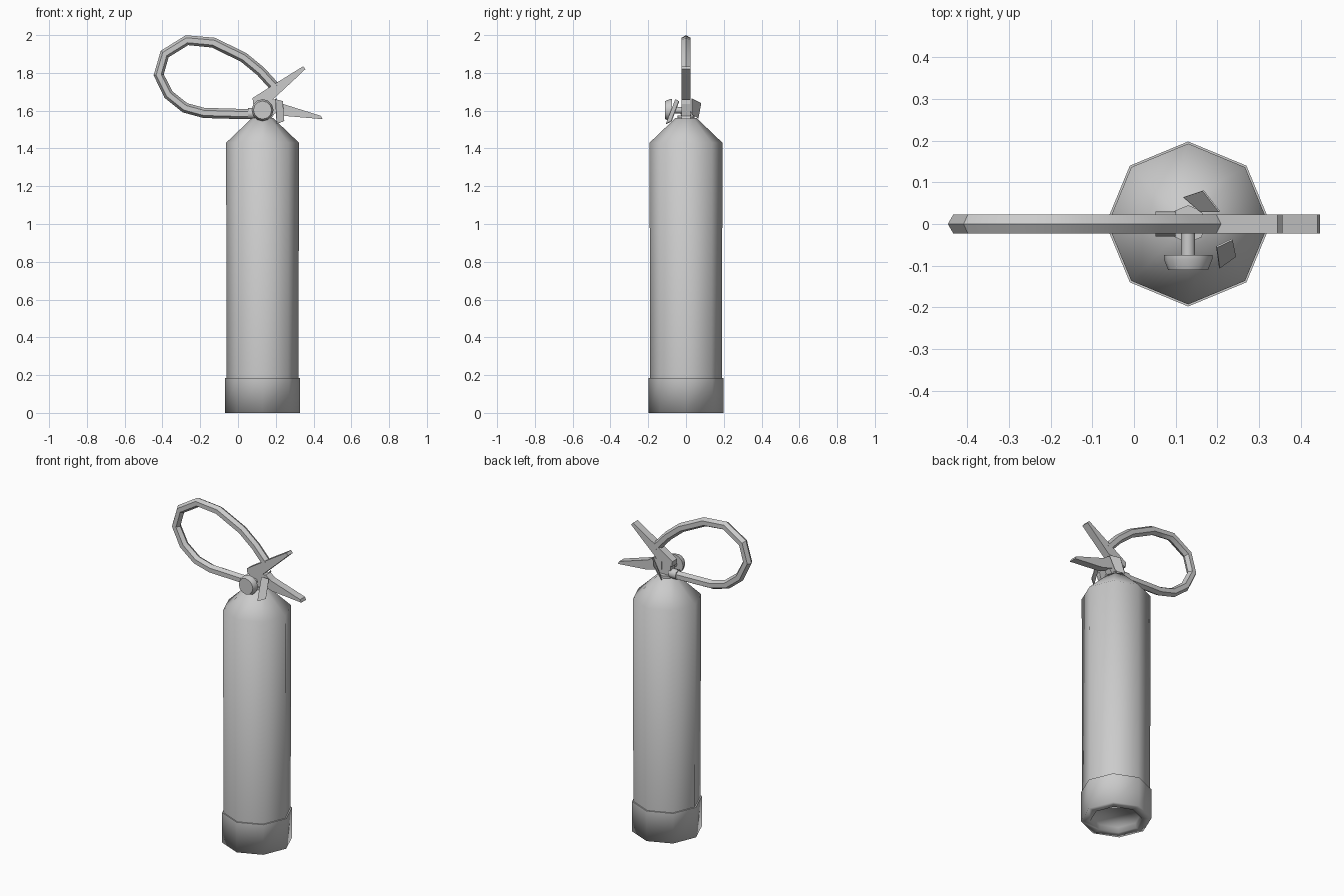
import bpy, bmesh, math
from mathutils import Vector

if "Cube" in bpy.data.objects:
    bpy.data.objects.remove(bpy.data.objects["Cube"])

CX = 0.13  # axis of the cylinder


def finish(name, bm, smooth=None):
    bmesh.ops.recalc_face_normals(bm, faces=bm.faces)
    me = bpy.data.meshes.new(name)
    bm.to_mesh(me)
    bm.free()
    ob = bpy.data.objects.new(name, me)
    bpy.context.collection.objects.link(ob)
    if smooth:
        bpy.ops.object.select_all(action='DESELECT')
        ob.select_set(True)
        bpy.context.view_layer.objects.active = ob
        bpy.ops.object.shade_smooth_by_angle(angle=math.radians(smooth))
    return ob


def skin(bm, rings, cap_start=True, cap_end=True):
    loops = [[bm.verts.new(p) for p in ring] for ring in rings]
    for a, b in zip(loops, loops[1:]):
        for i in range(len(a)):
            j = (i + 1) % len(a)
            bm.faces.new((a[i], a[j], b[j], b[i]))
    if cap_start:
        bm.faces.new(loops[0][::-1])
    if cap_end:
        bm.faces.new(loops[-1])


def lathe(name, profile, axis='z', origin=(CX, 0, 0), sides=8, smooth=50,
          cap_start=True, cap_end=True):
    rings = []
    for r, h in profile:
        ring = []
        for i in range(sides):
            a = 2 * math.pi * i / sides
            u, v = r * math.cos(a), r * math.sin(a)
            p = {'z': (u, v, h), 'y': (u, h, v), 'x': (h, u, v)}[axis]
            ring.append(Vector(p) + Vector(origin))
        rings.append(ring)
    bm = bmesh.new()
    skin(bm, rings, cap_start, cap_end)
    return finish(name, bm, smooth)


def plate(name, outline, half=0.023):
    bm = bmesh.new()
    skin(bm, [[(x, y, z) for x, z in outline] for y in (-half, half)])
    return finish(name, bm)


def tag(name, corners, thick=0.004):
    c = [Vector(p) for p in corners]
    n = (c[1] - c[0]).cross(c[2] - c[0]).normalized() * thick / 2
    bm = bmesh.new()
    skin(bm, [[p - n for p in c], [p + n for p in c]])
    return finish(name, bm)


# Cylinder and its foot with a recessed underside
lathe("cylinder_body", [(0.198, 0.185), (0.19, 0.185), (0.193, 1.43), (0.057, 1.56)],
      cap_start=False)
lathe("base_boot", [(0.14, 0.03), (0.145, 0.0), (0.198, 0.0), (0.198, 0.185)],
      smooth=95, cap_end=False)

# Valve
lathe("neck", [(0.045, 1.54), (0.045, 1.575)])
plate("valve_block", [(0.09, 1.55), (0.17, 1.55), (0.205, 1.60),
                      (0.205, 1.655), (0.09, 1.655)], 0.02)

# Levers
plate("upper_lever", [(0.077, 1.667), (0.2, 1.745), (0.345, 1.835), (0.357, 1.82),
                      (0.315, 1.78), (0.18, 1.655), (0.08, 1.635)])
plate("lower_lever", [(0.15, 1.655), (0.205, 1.66), (0.24, 1.635), (0.44, 1.572),
                      (0.447, 1.555), (0.25, 1.572), (0.15, 1.6)])

# Pressure gauge on the front
lathe("gauge", [(0.053, -0.075), (0.058, -0.075), (0.058, -0.085), (0.048, -0.11)],
      'y', (CX, 0, 1.603), sides=12, smooth=35)
lathe("gauge_stem", [(0.017, -0.076), (0.017, 0.0)], 'y', (CX, 0, 1.603))

# Pin tags, front and back
tag("front_tag", [(0.198, -0.055, 1.66), (0.236, -0.037, 1.65),
                  (0.244, -0.077, 1.545), (0.205, -0.105, 1.53)])
tag("back_tag", [(0.205, 0.03, 1.665), (0.166, 0.08, 1.64),
                 (0.12, 0.065, 1.56), (0.16, 0.03, 1.58)])

# Hose and its fitting
lathe("hose_fitting", [(0.03, 0.052), (0.03, 0.1)], 'x', (0, 0, 1.585))
path = [(0.1, 1.585), (0.03, 1.582), (-0.18, 1.588), (-0.28, 1.615), (-0.368, 1.685),
        (-0.42, 1.79), (-0.388, 1.9), (-0.27, 1.973), (-0.13, 1.96), (0.03, 1.882),
        (0.12, 1.808), (0.2, 1.72)]
pts = [Vector((x, 0, z)) for x, z in path]
rings = []
for i, p in enumerate(pts):
    t = (pts[min(i + 1, len(pts) - 1)] - pts[max(i - 1, 0)]).normalized()
    out = Vector((-t.z, 0, t.x))
    rings.append([p + out * 0.027 * math.cos(a) + Vector((0, 0.027 * math.sin(a), 0))
                  for a in [math.pi * k / 3 for k in range(6)]])
bm = bmesh.new()
skin(bm, rings)
finish("hose", bm, 35)
